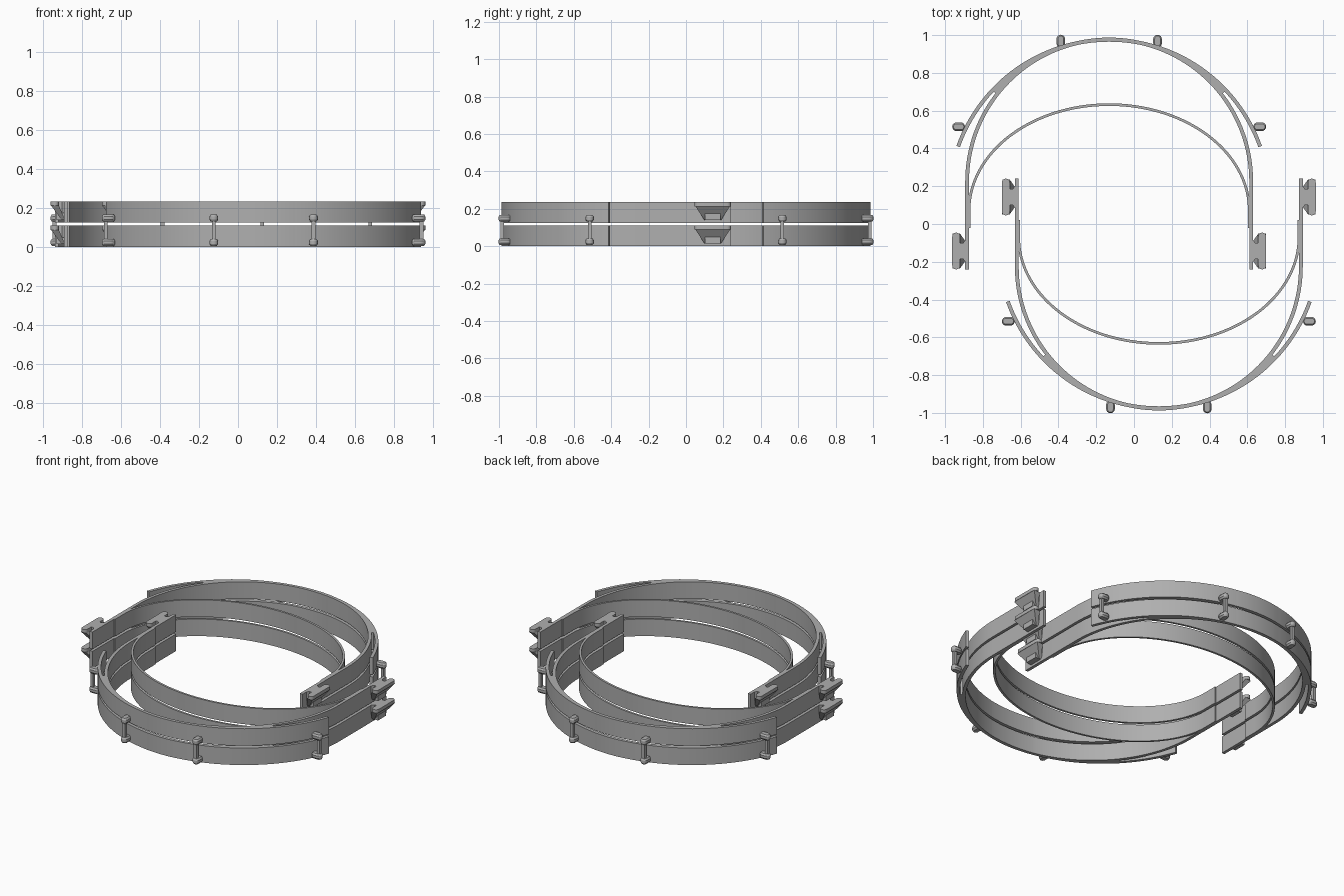
import bpy, bmesh, math
from mathutils import Matrix, Vector

cube = bpy.data.objects.get("Cube")
if cube:
    bpy.data.objects.remove(cube, do_unlink=True)

grey = bpy.data.materials.new("plain grey plastic")
grey.use_nodes = True
COLOUR = (0.43, 0.43, 0.43, 1)
grey.diffuse_color = COLOUR
grey.node_tree.nodes["Principled BSDF"].inputs["Base Color"].default_value = COLOUR

HEIGHT, PITCH = 0.11, 0.125   # band height and stacking distance
CENTRE_X = -0.1315            # offset of one frame from the middle


def finish(bm, name, place):
    """Turn a bmesh into a placed, shaded object."""
    bmesh.ops.recalc_face_normals(bm, faces=bm.faces)
    mesh = bpy.data.meshes.new(name)
    bm.to_mesh(mesh)
    bm.free()
    obj = bpy.data.objects.new(name, mesh)
    bpy.context.collection.objects.link(obj)
    mesh.materials.append(grey)
    obj.matrix_world = place
    bpy.ops.object.select_all(action='DESELECT')
    obj.select_set(True)
    bpy.context.view_layer.objects.active = obj
    bpy.ops.object.shade_smooth_by_angle(angle=math.radians(30))


def loft(bm, lower, upper, z0, z1):
    """Solid between two outlines with equal point counts."""
    a = [bm.verts.new((x, y, z0)) for x, y in lower]
    b = [bm.verts.new((x, y, z1)) for x, y in upper]
    n = len(a)
    bm.faces.new(a)
    bm.faces.new(b)
    for i in range(n):
        j = (i + 1) % n
        bm.faces.new((a[i], a[j], b[j], b[i]))


def arc(cy, rx, ry, start, end, steps):
    angles = [math.radians(start + (end - start) * i / steps) for i in range(steps + 1)]
    return [(rx * math.cos(t), cy + ry * math.sin(t)) for t in angles]


def wall(name, path, thick, place):
    """Upright strip that follows a path."""
    bm = bmesh.new()
    sides = []
    for i, p in enumerate(path):
        d = Vector(path[min(i + 1, len(path) - 1)]) - Vector(path[max(i - 1, 0)])
        off = Vector((-d.y, d.x)).normalized() * thick / 2
        sides.append([bm.verts.new((*(Vector(p) + off * s), z))
                      for s, z in ((1, 0), (-1, 0), (-1, HEIGHT), (1, HEIGHT))])
    for a, b in zip(sides, sides[1:]):
        for k in range(4):
            m = (k + 1) % 4
            bm.faces.new((a[k], a[m], b[m], b[k]))
    bm.faces.new(sides[0])
    bm.faces.new(sides[-1])
    finish(bm, name, place)


def rect(x0, x1, half, cy=0):
    return [(x0, cy - half), (x1, cy - half), (x1, cy + half), (x0, cy + half)]


def slot(cx, cy, length, width, along_y=False):
    """Outline with two rounded ends."""
    r, h = width / 2, length / 2 - width / 2
    pts = []
    for side, a0 in ((1, -90), (-1, 90)):
        for i in range(9):
            t = math.radians(a0 + 180 * i / 8)
            u, v = side * h + r * math.cos(t), r * math.sin(t)
            pts.append((cx - v, cy + u) if along_y else (cx + u, cy + v))
    return pts


def strap_hook(name, side, place):
    """T-shaped hook with a sloping underside."""
    bm = bmesh.new()
    cy = -0.143
    loft(bm, slot(0.81, cy, 0.195, 0.042, True), slot(0.81, cy, 0.195, 0.042, True), 0.088, HEIGHT)
    loft(bm, rect(0.757, 0.8, 0.042, cy), rect(0.757, 0.8, 0.042, cy), 0.015, HEIGHT)
    loft(bm, rect(0.757, 0.775, 0.045, cy), rect(0.789, 0.829, 0.092, cy), 0.015, 0.088)
    # small fillets beside the neck
    for s in (1, -1):
        tri = [(0.76, cy + s * 0.04), (0.76, cy + s * 0.06), (0.775, cy + s * 0.04)]
        loft(bm, tri, tri, 0.05, HEIGHT)
    bmesh.ops.scale(bm, vec=(side, 1, 1), verts=bm.verts)
    finish(bm, name, place)


def peg(name, x, y, along_y, place):
    """Rounded visor peg on a narrower neck."""
    bm = bmesh.new()
    cap = slot(x, y, 0.068, 0.046, along_y)
    neck = slot(x, y, 0.056, 0.03, along_y)
    loft(bm, neck, cap, 0.006, 0.016)
    loft(bm, cap, cap, 0.016, 0.032)
    loft(bm, cap, neck, 0.032, 0.042)
    finish(bm, name, place)


def post(name, x, y, place):
    bm = bmesh.new()
    outline = rect(x - 0.01, x + 0.01, 0.01, y)
    loft(bm, outline, outline, 0.035, 0.135)
    finish(bm, name, place)


# Paths of one frame, symmetric about its own x = 0
shell = [(0.752, -0.24)] + arc(0.225, 0.752, 0.752, 0, 180, 72) + [(-0.752, -0.24)]
forehead = [(0.742, -0.02)] + arc(0.07, 0.742, 0.562, 0, 180, 72) + [(-0.742, -0.02)]
visor = arc(0.127, 0.848, 0.848, 19.5, 160.5, 64)
pegs = [(s * 0.256, 0.968, True) for s in (1, -1)] + [(s * 0.797, 0.515, False) for s in (1, -1)]

for frame, turn in (("back", 0), ("front", math.pi)):
    base = Matrix.Rotation(turn, 4, 'Z') @ Matrix.Translation((CENTRE_X, 0, 0))
    for level, z in (("lower", 0), ("upper", PITCH)):
        place = base @ Matrix.Translation((0, 0, z))
        tag = frame + "_" + level
        wall(tag + "_ear_band", shell, 0.02, place)
        wall(tag + "_forehead_band", forehead, 0.014, place)
        wall(tag + "_visor_band", visor, 0.02, place)
        for side, word in ((1, "a"), (-1, "b")):
            strap_hook(tag + "_strap_hook_" + word, side, place)
            # web joining the visor band to the ear band
            start, end = (43, 54) if side == 1 else (137, 126)
            web = [((p[0] + q[0]) / 2, (p[1] + q[1]) / 2) for p, q in
                   zip(arc(0.127, 0.84, 0.84, start, end, 8),
                       arc(0.225, 0.76, 0.76, start - side * 5, end - side * 4, 8))]
            wall(tag + "_web_" + word, web, 0.018, place)
        for i, (x, y, along) in enumerate(pegs):
            peg(f"{tag}_visor_peg_{i + 1}", x, y, along, place)
    # thin posts between the stacked pegs
    for i, (x, y, along) in enumerate(pegs):
        px, py = (x, y + 0.014) if along else (x + math.copysign(0.014, x), y)
        post(f"{frame}_post_{i + 1}", px, py, base)
